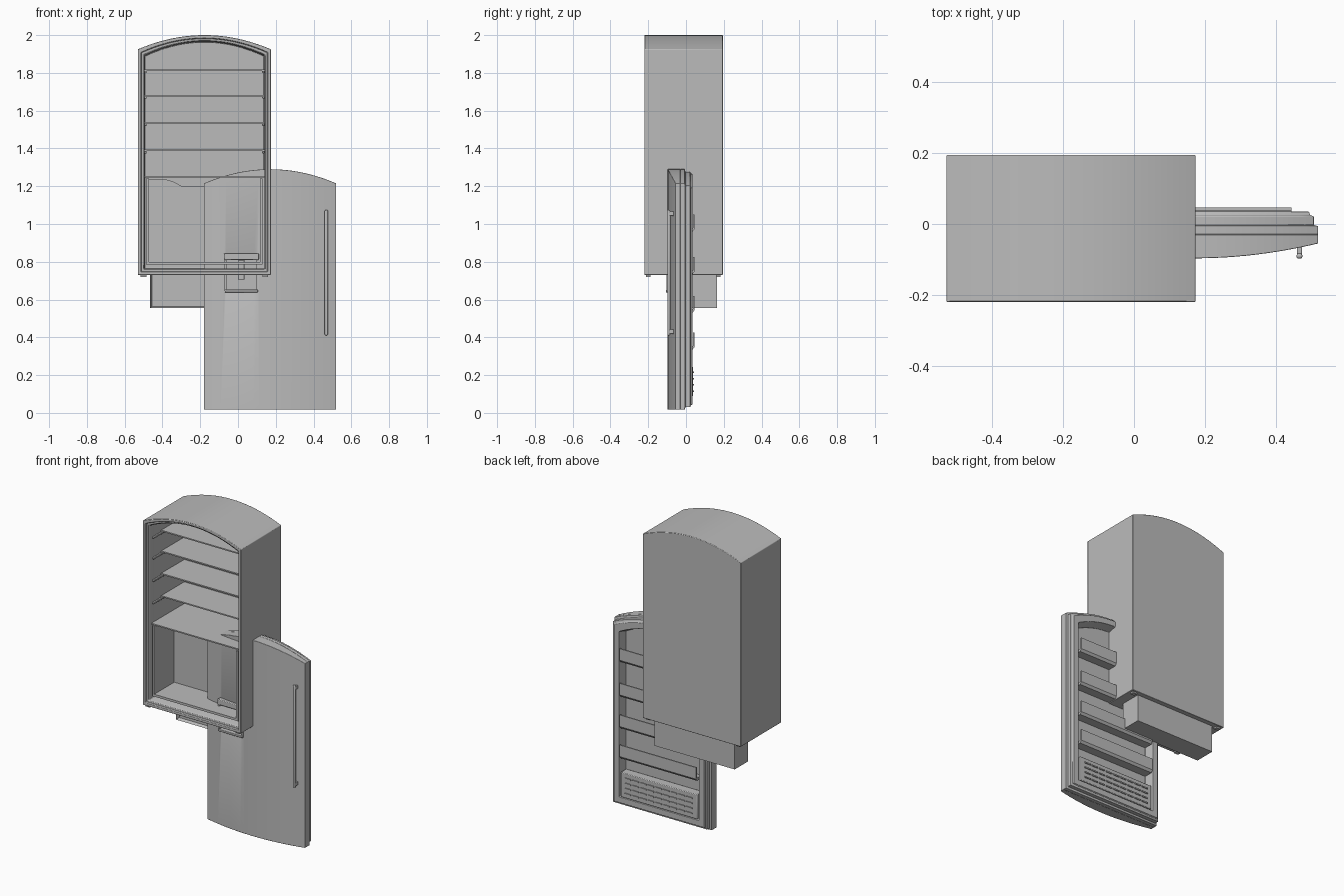
import bpy, bmesh, math
from mathutils import Vector

old = bpy.data.objects.get("Cube")
if old:
    bpy.data.objects.remove(old, do_unlink=True)

GREY = (0.5, 0.5, 0.5, 1)
mat = bpy.data.materials.new("plain_grey")
mat.use_nodes = True
mat.diffuse_color = GREY
mat.node_tree.nodes["Principled BSDF"].inputs["Base Color"].default_value = GREY


def finish(name, bm, bevel=0.0):
    bmesh.ops.recalc_face_normals(bm, faces=bm.faces)
    mesh = bpy.data.meshes.new(name)
    bm.to_mesh(mesh)
    bm.free()
    mesh.materials.append(mat)
    ob = bpy.data.objects.new(name, mesh)
    bpy.context.collection.objects.link(ob)
    bpy.ops.object.select_all(action='DESELECT')
    ob.select_set(True)
    bpy.context.view_layer.objects.active = ob
    bpy.ops.object.shade_smooth_by_angle(angle=math.radians(30))
    if bevel:
        mod = ob.modifiers.new("soft_edges", 'BEVEL')
        mod.width = bevel
        mod.segments = 2
        mod.limit_method = 'ANGLE'
    return ob


def box(name, x, y, z, bevel=0.0):
    """Box from three (low, high) ranges."""
    bm = bmesh.new()
    bmesh.ops.create_cube(bm, size=1)
    for v in bm.verts:
        v.co = [r[0] if c < 0 else r[1] for c, r in zip(v.co, (x, y, z))]
    return finish(name, bm, bevel)


def arch(cx, half, low, shoulder, rise, inset=0.0, steps=20):
    """Outline with a flat base and a gently arched top, as (x, z)."""
    w = half - inset
    pts = [(cx - w, low + inset), (cx + w, low + inset)]
    for i in range(steps + 1):
        t = 1 - 2 * i / steps
        pts.append((cx + w * t, shoulder - inset + rise * (1 - t * t)))
    return pts


def loft(name, shape, rings, bevel=0.0):
    """Skin arched outlines given as (inset, y) and cap both ends."""
    bm = bmesh.new()
    loops = [[bm.verts.new((x, y, z)) for x, z in arch(*shape, inset=i)] for i, y in rings]
    for a, b in zip(loops, loops[1:]):
        for i in range(len(a)):
            j = (i + 1) % len(a)
            bm.faces.new((a[i], a[j], b[j], b[i]))
    bm.faces.new(loops[0])
    bm.faces.new(loops[-1])
    return finish(name, bm, bevel)


def prism(name, pts, axis, start, end, bevel=0.0):
    """Extrude a 2D outline along x or y."""
    bm = bmesh.new()
    put = (lambda p: (start, *p)) if axis == 'x' else (lambda p: (p[0], start, p[1]))
    face = bm.faces.new([bm.verts.new(put(p)) for p in pts])
    new = bmesh.ops.extrude_face_region(bm, geom=[face])["geom"]
    d = end - start
    move = Vector((d, 0, 0)) if axis == 'x' else Vector((0, d, 0))
    bmesh.ops.translate(bm, vec=move, verts=[v for v in new if isinstance(v, bmesh.types.BMVert)])
    return finish(name, bm, bevel)


# Cabinet: one hollow shell with a stepped front rim
CX = -0.178
loft("cabinet", (CX, 0.352, 0.73, 1.925, 0.075),
     [(0, 0.195), (0, -0.22), (0.016, -0.22), (0.018, -0.205), (0.028, -0.205),
      (0.034, -0.19), (0.036, 0.155)], 0.003)
for x in (-0.5, 0.145):
    for y in (-0.2, 0.17):
        box("cabinet_foot", (x - 0.015, x + 0.015), (y - 0.012, y + 0.012), (0.72, 0.735))

# Shelves with side rails
L, R = CX - 0.318, CX + 0.318
for z in (1.39, 1.535, 1.68, 1.815):
    box("shelf", (L, R), (-0.08, 0.155), (z - 0.004, z + 0.004))
    for a, b in ((L, L + 0.012), (R - 0.012, R)):
        box("shelf_rail", (a, b), (-0.17, 0.12), (z - 0.016, z - 0.004), 0.003)
box("bin_cover_shelf", (L, R), (-0.18, 0.155), (1.245, 1.253))

# Large open bin with a notched back panel
BL, BR = L + 0.01, R - 0.01
box("bin_floor", (BL, BR), (-0.185, 0.03), (0.785, 0.8))
for a, b in ((BL, BL + 0.014), (BR - 0.014, BR)):
    box("bin_side", (a, b), (-0.185, 0.03), (0.79, 1.24))
notch = [(0.3, 1.235), (0.2, 1.235), (0.165, 1.225), (0.12, 1.2)]
prism("bin_back", [(BL, 0.79), (BR, 0.79)] + [(CX + x, z) for x, z in notch]
      + [(CX - x, z) for x, z in reversed(notch)], 'y', 0.02, 0.03)

# Compressor housing below the cabinet, with a recessed front
bm = bmesh.new()
bmesh.ops.create_cube(bm, size=1)
for v in bm.verts:
    v.co = (CX + v.co.x * 0.574, 0.0975 + v.co.y * 0.135, 0.6475 + v.co.z * 0.185)
front = [f for f in bm.faces if f.normal.y < -0.9]
bmesh.ops.inset_region(bm, faces=front, thickness=0.012, depth=0)
bmesh.ops.translate(bm, vec=(0, 0.02, 0), verts=front[0].verts)
finish("compressor_housing", bm)

# Door panel: arched top and a bowed front
DX, HALF = 0.17, 0.35
DOOR = (DX, HALF, 0.018, 1.215, 0.075)


def bow(x):
    return -0.097 + 0.042 * ((x - DX) / HALF) ** 2


bm = bmesh.new()
columns = []
for i in range(25):
    t = -1 + i / 12
    x, top = DX + HALF * t, 1.215 + 0.075 * (1 - t * t)
    columns.append([bm.verts.new(c) for c in ((x, bow(x), 0.018), (x, -0.03, 0.018),
                                              (x, -0.03, top), (x, bow(x), top))])
for a, b in zip(columns, columns[1:]):
    for i in range(4):
        j = (i + 1) % 4
        bm.faces.new((a[i], a[j], b[j], b[i]))
bm.faces.new(columns[0])
bm.faces.new(columns[-1])
door = finish("door_panel", bm)

# Dispenser recess cut into the door front
cutter = box("recess_cutter", (-0.065, 0.1), (-0.2, -0.05), (0.65, 0.815))
cutter.hide_render = True
cut = door.modifiers.new("recess", 'BOOLEAN')
cut.operation, cut.object = 'DIFFERENCE', cutter
bpy.context.view_layer.objects.active = door
bpy.ops.object.modifier_apply(modifier=cut.name)
bpy.data.objects.remove(cutter, do_unlink=True)
soft = door.modifiers.new("soft_edges", 'BEVEL')
soft.width, soft.segments, soft.limit_method = 0.005, 2, 'ANGLE'

# Dispenser hood, drip tray, side trims and spout
box("dispenser_hood", (-0.075, 0.11), (-0.106, -0.06), (0.81, 0.845), 0.004)
box("dispenser_tray", (-0.07, 0.105), (-0.106, -0.055), (0.638, 0.652), 0.003)
for x in (-0.067, 0.102):
    box("dispenser_trim", (x - 0.005, x + 0.005), (-0.102, -0.06), (0.645, 0.82))
box("dispenser_spout", (0.0, 0.035), (-0.085, -0.05), (0.705, 0.81), 0.004)

# Inner door liner with gasket step and deep recess
loft("door_liner", DOOR,
     [(0, -0.03), (0, -0.006), (0.012, -0.003), (0.012, 0.022), (0.022, 0.025),
      (0.026, 0.035), (0.062, 0.035), (0.075, -0.022)], 0.002)

# Handle: upright bar on two posts
for z in (0.43, 1.055):
    box("handle_post", (0.46, 0.475), (-0.09, -0.055), (z - 0.012, z + 0.012), 0.003)
box("handle_bar", (0.459, 0.476), (-0.098, -0.083), (0.41, 1.075), 0.006)

# Door trays: open troughs with a slanted lip foot
SL, SR = DX - 0.275, DX + 0.275
for z in (0.96, 0.735, 0.53, 0.335):
    h = 0.09
    prism("door_tray", [(-0.022, z), (0.035, z), (0.046, z + 0.015), (0.046, z + h),
                        (0.038, z + h), (0.038, z + 0.02), (-0.022, z + 0.012)], 'x', SL, SR)

# Vented lower panel with rows of slots
box("vent_panel", (SL, SR), (-0.022, 0.036), (0.085, 0.245), 0.004)
for row in range(4):
    z = 0.115 + row * 0.033
    for n in range(9):
        x = SL + 0.055 + n * 0.055
        box("vent_slat", (x - 0.022, x + 0.022), (0.034, 0.042), (z - 0.004, z + 0.004))
